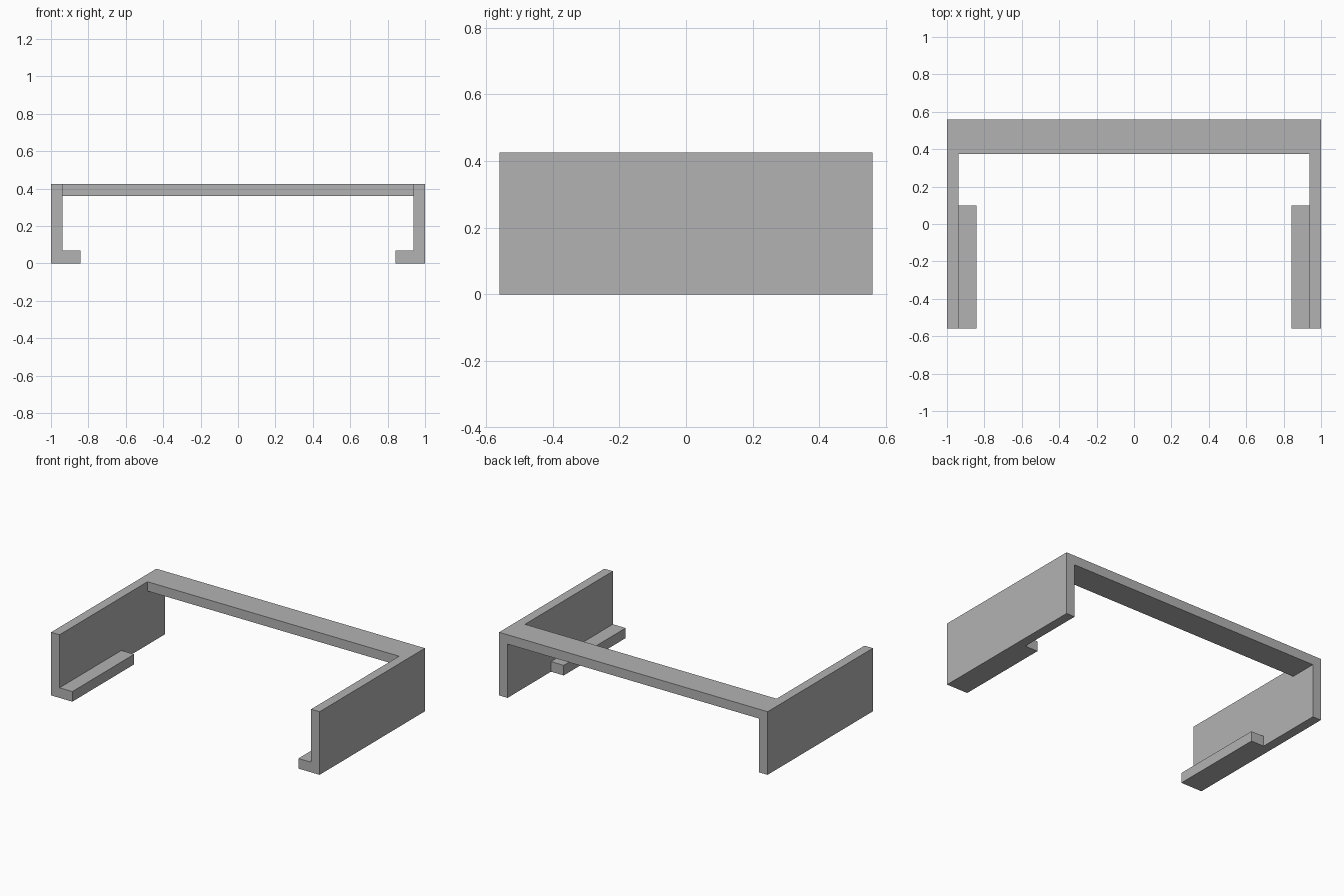
import bpy
import bmesh

cube = bpy.data.objects.get("Cube")
if cube:
    bpy.data.objects.remove(cube, do_unlink=True)

grey = bpy.data.materials.new("plain_grey")
grey.use_nodes = True
colour = (0.45, 0.45, 0.45, 1)
grey.diffuse_color = colour
grey.node_tree.nodes["Principled BSDF"].inputs["Base Color"].default_value = colour

HALF_X, HALF_Y, TOP = 1.0, 0.56, 0.425
WALL = 0.063          # thickness of the sheets
INNER = HALF_X - WALL


def extrude_y(name, profile, y0, y1):
    """Extrude an (x, z) outline along y."""
    bm = bmesh.new()
    face = bm.faces.new([bm.verts.new((x, y0, z)) for x, z in profile])
    new = bmesh.ops.extrude_face_region(bm, geom=[face])["geom"]
    verts = [g for g in new if isinstance(g, bmesh.types.BMVert)]
    bmesh.ops.translate(bm, verts=verts, vec=(0, y1 - y0, 0))
    bmesh.ops.recalc_face_normals(bm, faces=bm.faces)
    mesh = bpy.data.meshes.new(name)
    bm.to_mesh(mesh)
    bm.free()
    mesh.materials.append(grey)
    obj = bpy.data.objects.new(name, mesh)
    bpy.context.collection.objects.link(obj)
    return obj


def rect(x0, x1, z0, z1):
    return [(x0, z0), (x1, z0), (x1, z1), (x0, z1)]


# Side walls and the inward ledges along their lower front edges
for side, s in (("left", 1), ("right", -1)):
    extrude_y(side + "_wall", rect(s * INNER, s * HALF_X, 0, TOP), -HALF_Y, HALF_Y)
    extrude_y(side + "_ledge", rect(s * 0.842, s * INNER, 0, 0.068), -HALF_Y, 0.098)

# Flat bar joining the walls across the top at the back
extrude_y("back_crossbar", rect(-INNER, INNER, TOP - WALL, TOP), 0.375, HALF_Y)
